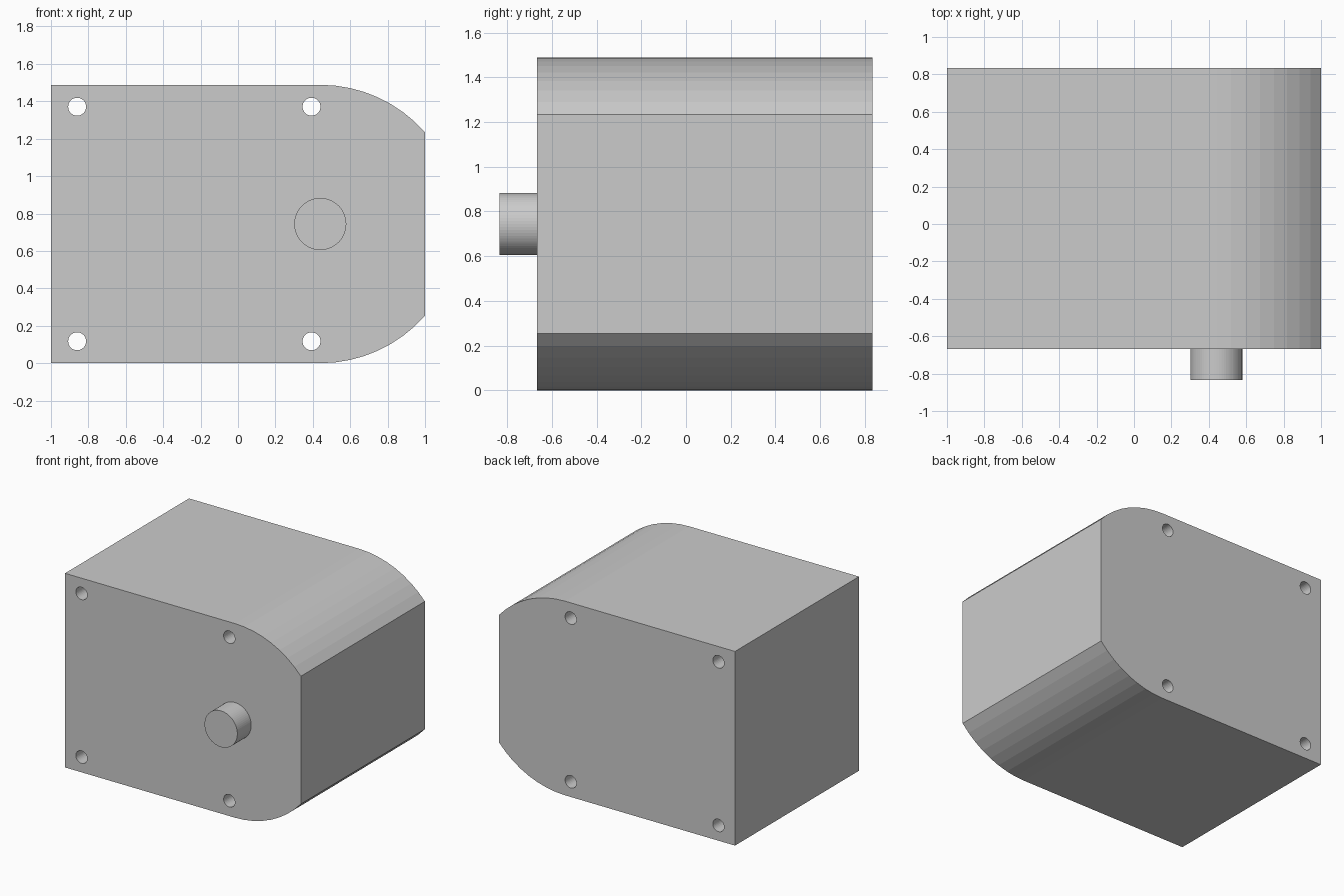
import bpy, bmesh
from math import sin, cos, asin, pi

if "Cube" in bpy.data.objects:
    bpy.data.objects.remove(bpy.data.objects["Cube"])

FRONT, BACK = -0.667, 0.835      # housing depth along y
CX, CZ, R = 0.44, 0.744, 0.744   # shaft axis and rounded end radius


def prism(name, outlines, y0, y1):
    """Extrude closed x/z outlines along y into one capped mesh."""
    bm = bmesh.new()
    for pts in outlines:
        face = bm.faces.new([bm.verts.new((x, y0, z)) for x, z in pts])
        ext = bmesh.ops.extrude_face_region(bm, geom=[face], use_keep_orig=True)
        verts = [g for g in ext["geom"] if isinstance(g, bmesh.types.BMVert)]
        bmesh.ops.translate(bm, verts=verts, vec=(0, y1 - y0, 0))
    bmesh.ops.recalc_face_normals(bm, faces=bm.faces)
    mesh = bpy.data.meshes.new(name)
    bm.to_mesh(mesh)
    bm.free()
    obj = bpy.data.objects.new(name, mesh)
    bpy.context.collection.objects.link(obj)
    return obj


def circle(x, z, r, n):
    return [(x + r * cos(2 * pi * i / n), z + r * sin(2 * pi * i / n)) for i in range(n)]


# Housing: square left end, two arcs cut off by the flat right end
end = asin((1 - CX) / R)
arc = [(CX + R * sin(end * i / 8), R * cos(end * i / 8)) for i in range(9)]
upper = [(-1, CZ + R)] + [(x, CZ + h) for x, h in arc]
lower = [(x, CZ - h) for x, h in reversed(arc)] + [(-1, 0)]
housing = prism("housing", [upper + lower], FRONT, BACK)

# Four bolt holes right through the housing
holes = [circle(x, z, 0.048, 32) for x in (-0.86, 0.393) for z in (0.117, 1.371)]
cutter = prism("bolt_hole_cutter", holes, FRONT - 0.1, BACK + 0.1)
cutter.hide_render = True
cutter.hide_set(True)
cut = housing.modifiers.new("bolt_holes", 'BOOLEAN')
cut.operation = 'DIFFERENCE'
cut.solver = 'EXACT'
cut.object = cutter

# Output shaft on the front face
prism("shaft", [circle(CX, CZ, 0.139, 64)], -0.835, FRONT)
